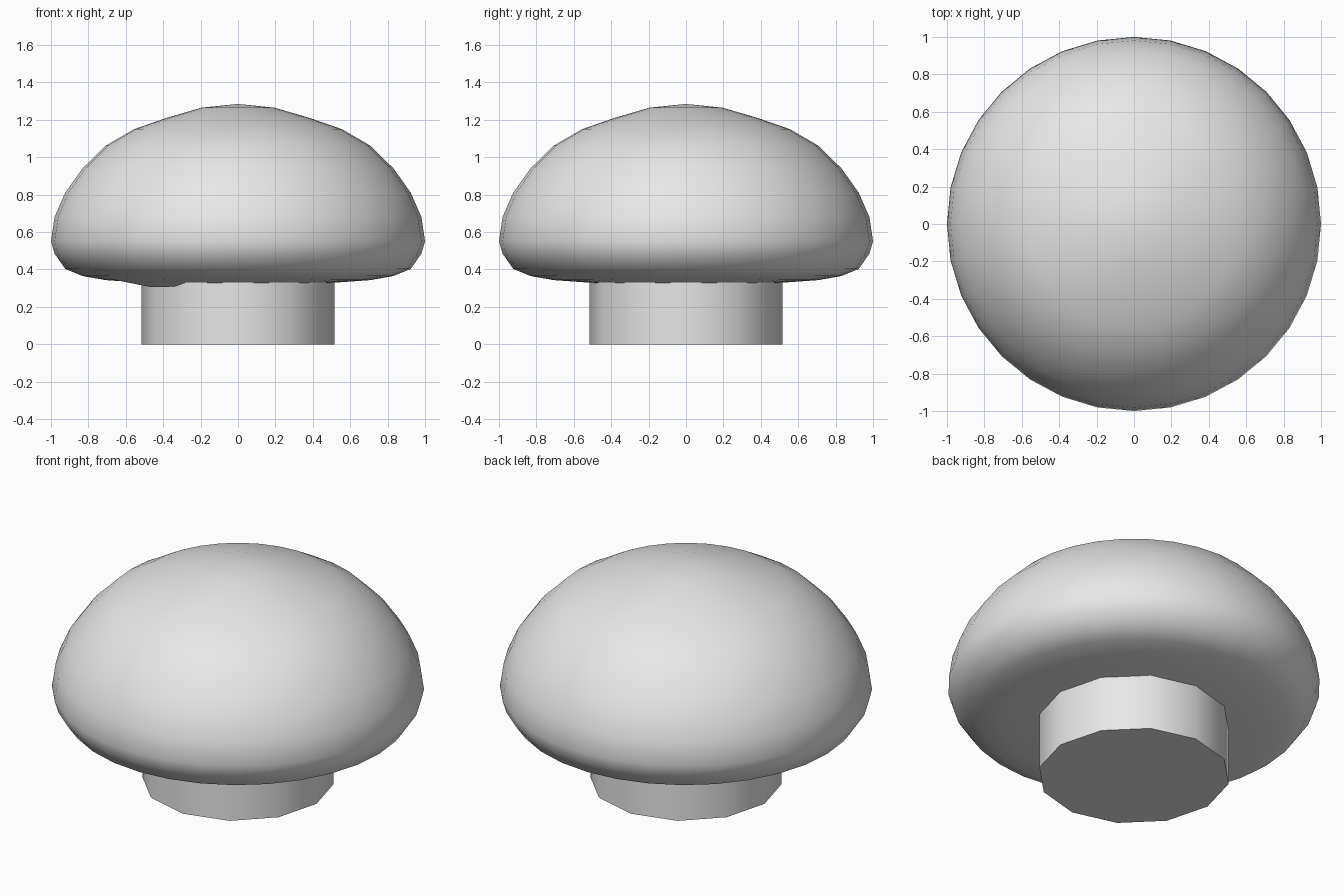
import bpy, bmesh, math

cube = bpy.data.objects.get("Cube")
if cube:
    bpy.data.objects.remove(cube, do_unlink=True)

grey = bpy.data.materials.new("light_grey")
grey.use_nodes = True
colour = (0.8, 0.8, 0.8, 1)
grey.diffuse_color = colour
grey.node_tree.nodes["Principled BSDF"].inputs["Base Color"].default_value = colour


def finish(obj, name):
    obj.name = obj.data.name = name
    obj.data.materials.append(grey)
    bpy.ops.object.select_all(action="DESELECT")
    obj.select_set(True)
    bpy.context.view_layer.objects.active = obj
    bpy.ops.object.shade_smooth_by_angle(angle=math.radians(50))


# Cap: a sphere whose rings are moved to the heights of the domed profile
heights = [1.285, 1.265, 1.21, 1.15, 1.062, 0.94, 0.81, 0.68, 0.55,
           0.485, 0.403, 0.365, 0.343, 0.332, 0.322, 0.32, 0.32]
rings = len(heights) - 1
bpy.ops.mesh.primitive_uv_sphere_add(segments=32, ring_count=rings, radius=1)
cap = bpy.context.object
bm = bmesh.new()
bm.from_mesh(cap.data)
for v in bm.verts:
    ring = round(math.acos(max(-1, min(1, v.co.z))) / math.pi * rings)
    v.co.z = heights[ring]
    # Small sag under the front of the rim
    angle = math.degrees(math.atan2(v.co.y, v.co.x))
    if ring == 13 and -147 < angle < -134:
        v.co.z = 0.305
bm.to_mesh(cap.data)
bm.free()
finish(cap, "mushroom_cap")

# Stem: short twelve-sided cylinder reaching into the cap
stem_height = 0.36
bpy.ops.mesh.primitive_cylinder_add(vertices=12, radius=0.516, depth=stem_height,
                                    location=(0, 0, stem_height / 2))
finish(bpy.context.object, "mushroom_stem")
